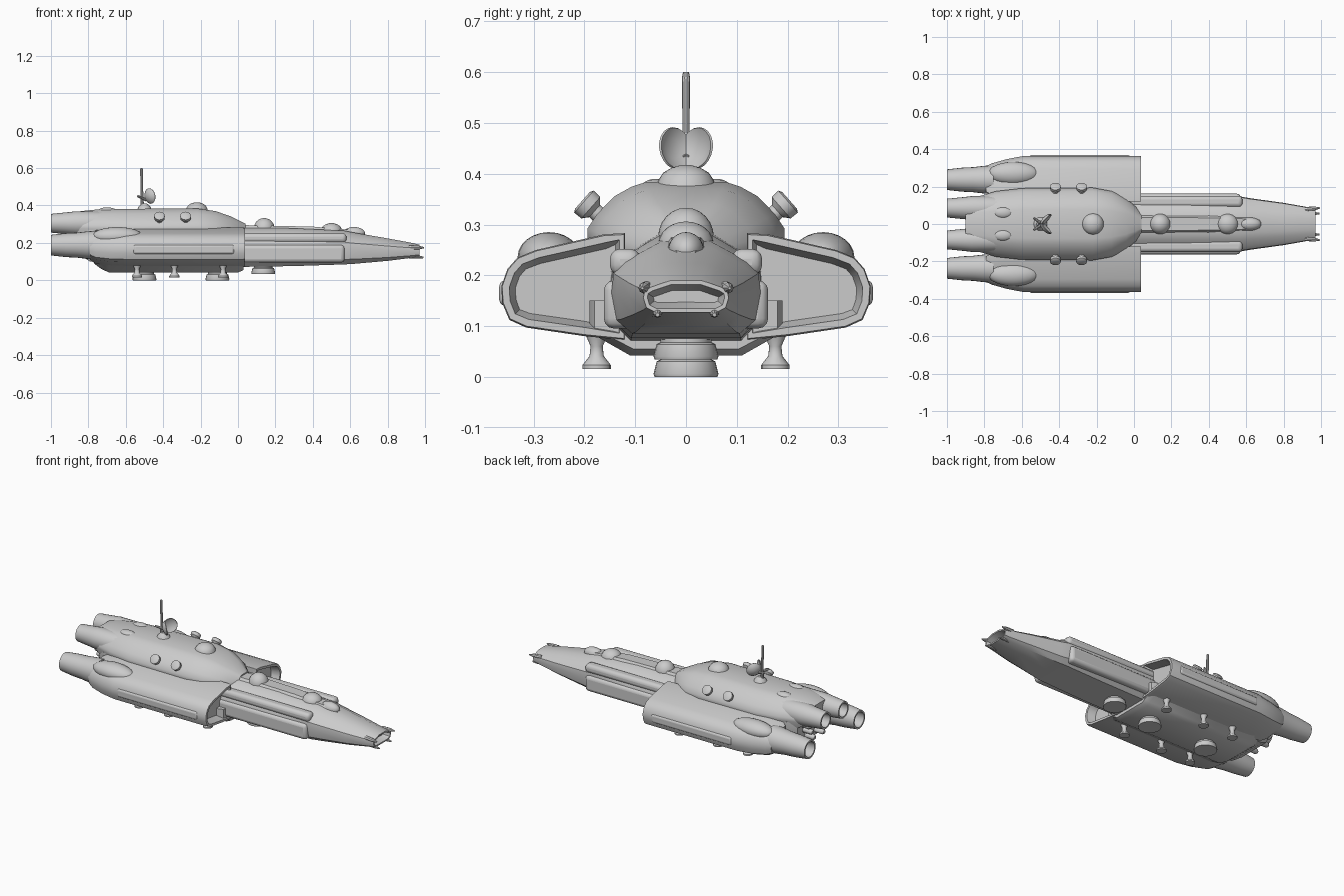
import bpy, bmesh, math
from mathutils import Vector

if "Cube" in bpy.data.objects:
    bpy.data.objects.remove(bpy.data.objects["Cube"])


def finish(name, bm, mirror=False):
    bmesh.ops.recalc_face_normals(bm, faces=bm.faces)
    me = bpy.data.meshes.new(name)
    bm.to_mesh(me)
    bm.free()
    ob = bpy.data.objects.new(name, me)
    bpy.context.collection.objects.link(ob)
    if mirror:
        m = ob.modifiers.new("mirror", 'MIRROR')
        m.use_axis = (False, True, False)
    return ob


def skin(bm, rings):
    """Join rings of points into a closed skin, returns the last end cap."""
    vs = [[bm.verts.new(p) for p in r] for r in rings]
    n = len(vs[0])
    for a, b in zip(vs, vs[1:]):
        for i in range(n):
            bm.faces.new((a[i], a[(i + 1) % n], b[(i + 1) % n], b[i]))
    bm.faces.new(vs[0])
    return bm.faces.new(vs[-1])


def recess(bm, face, thick, depth):
    bmesh.ops.recalc_face_normals(bm, faces=bm.faces)
    bmesh.ops.inset_region(bm, faces=[face], thickness=thick)
    bmesh.ops.inset_region(bm, faces=[face], thickness=0.012)
    for v in face.verts:
        v.co.x -= depth


def hull(name, half, stations, nose=None):
    """Symmetric hull: half profile (0..1) scaled per station (x, width, z0, z1)."""
    prof = half + [(-y, z) for y, z in reversed(half) if y > 0]
    bm = bmesh.new()
    cap = skin(bm, [[(x, y * w, a + z * (b - a)) for y, z in prof]
                    for x, w, a, b in stations])
    if nose:
        recess(bm, cap, *nose)
    return finish(name, bm)


def lathe(name, prof, pos, axis, mirror=False, n=24):
    """Revolve (radius, distance) points about an axis from pos."""
    q = Vector(axis).to_track_quat('Z', 'Y')
    bm = bmesh.new()
    skin(bm, [[Vector(pos) + q @ Vector((r * math.cos(2 * math.pi * i / n),
              r * math.sin(2 * math.pi * i / n), t)) for i in range(n)] for r, t in prof])
    return finish(name, bm, mirror)


def blob(name, pos, size, mirror=False):
    bm = bmesh.new()
    bmesh.ops.create_uvsphere(bm, u_segments=24, v_segments=12, radius=1)
    for v in bm.verts:
        v.co = Vector(pos) + v.co * Vector(size)
    return finish(name, bm, mirror)


def box(name, lo, hi, bevel=0.01, mirror=False):
    bm = bmesh.new()
    bmesh.ops.create_cube(bm, size=1)
    lo, hi = Vector(lo), Vector(hi)
    for v in bm.verts:
        v.co = (lo + hi) / 2 + v.co * (hi - lo)
    ob = finish(name, bm, mirror)
    b = ob.modifiers.new("bevel", 'BEVEL')
    b.width, b.segments = bevel, 3
    return ob


# Forward hull with hollow nose
hull("forward_hull",
     [(0, 0), (.72, 0), (.93, .15), (1, .45), (.97, .66), (.82, .79), (.58, .9), (.35, 1), (0, 1)],
     [(-.1, .152, .07, .282), (.3, .15, .076, .278), (.57, .147, .085, .265), (.62, .138, .088, .255),
      (.8, .113, .104, .224), (.93, .09, .12, .2), (.97, .084, .127, .19)], nose=(.008, .04))
lathe("nose_upper_prong", [(.013, 0), (.011, .05), (.003, .08)], (.915, .078, .176), (1, .1, -.02), True, 8)
lathe("nose_lower_prong", [(.012, 0), (.009, .05), (.004, .08)], (.912, .056, .13), (1, 0, -.1), True, 8)

# Ribs, spine and domes of the forward hull
box("side_rib_upper", (-.05, .09, .2), (.58, .15, .252), .02, True)
box("side_rib_lower", (-.05, .1, .095), (.57, .162, .19), .02, True)
hull("forward_spine", [(0, 0), (1, 0), (.6, 1), (0, 1)],
     [(-.02, .06, .26, .296), (.4, .055, .26, .287), (.62, .045, .24, .268), (.68, .03, .22, .245)])
blob("forward_dome", (.14, 0, .275), (.056, .055, .058))
blob("middle_dome", (.5, 0, .26), (.058, .055, .046))
blob("small_dome", (.62, 0, .25), (.06, .035, .035))

# Side pods with hollow front, tapering at the rear
pod = [(.12, .072), (.2, .08), (.315, .097), (.348, .112), (.362, .145), (.364, .178),
       (.352, .212), (.332, .235), (.295, .25), (.16, .281), (.12, .283)]
bm = bmesh.new()
front = skin(bm, [[(x, .24 + (y - .24) * sy, .185 + (z - .185) * sz) for y, z in pod]
                  for x, sy, sz in [(-.79, .57, .68), (-.76, .68, .85), (-.68, .86, .97), (-.59, 1, 1),
                                    (.025, 1, 1), (.038, .985, .97)]])
recess(bm, front, .014, .05)
finish("side_pod", bm, True)
blob("pod_hump", (-.645, .27, .235), (.135, .062, .05), True)
box("pod_side_strip", (-.56, .34, .14), (-.02, .368, .19), .012, True)

# Rear engines
lathe("pod_engine", [(.078, 0), (.073, .06), (.067, .11), (.064, .17), (.055, .25), (.045, .25),
                     (.042, .15)], (-.75, .237, .188), (-1, 0, 0), True)
lathe("upper_engine", [(.05, 0), (.064, .08), (.064, .22), (.06, .25), (.05, .35), (.04, .35),
                       (.036, .25)], (-.65, .085, .305), (-1, 0, 0), True)

# Upper hull
hull("upper_hull",
     [(0, 0), (.9, .1), (1, .38), (1, .5), (.9, .66), (.72, .85), (.55, .95), (.4, 1), (0, 1)],
     [(-.9, .12, .25, .355), (-.84, .145, .22, .37), (-.74, .175, .21, .38), (-.6, .191, .2, .382),
      (-.22, .194, .2, .384), (-.12, .176, .2, .37), (-.04, .136, .2, .342), (.01, .092, .2, .318),
      (.04, .06, .2, .302)])
lathe("upper_dome", [(.06, 0), (.055, .02), (.045, .035), (.028, .045), (.01, .05)],
      (-.22, 0, .367), (0, 0, 1))
blob("rear_dome", (-.7, .06, .37), (.05, .03, .02), True)

# Rear core and keel
hull("rear_core", [(0, 0), (.8, 0), (1, .3), (1, 1), (0, 1)],
     [(-.84, .13, .13, .26), (-.79, .16, .1, .27), (-.5, .17, .08, .27)])
for i, z in enumerate((.16, .2, .24)):
    lathe("rear_pipe_%d" % i, [(.016, 0), (.016, .06), (.01, .07)], (-.83, .045 + .02 * i, z), (-1, 0, 0), True, 10)
hull("keel", [(0, 0), (.58, 0), (.7, .12), (.9, .32), (1, .4), (1, 1), (0, 1)],
     [(-.77, .14, .09, .15), (-.73, .17, .06, .15), (-.69, .19, .042, .15),
      (0, .19, .042, .15), (.03, .18, .055, .15)])

# Belly discs and landing stalks
for i, (x, z) in enumerate([(.135, .034), (-.11, 0), (-.5, 0)]):
    lathe("belly_disc_%d" % i, [(.062, 0), (.064, .006), (.058, .03), (.05, .034), (.05, .07)],
          (x, 0, z), (0, 0, 1))
for i, x in enumerate((-.54, -.34, -.08)):
    lathe("stalk_%d" % i, [(.028, 0), (.028, .008), (.014, .026), (.012, .045), (.022, .068), (.026, .08)],
          (x, .176, .015), (0, 0, 1), True, 16)

# Tilted side turrets
for i, x in enumerate((-.42, -.28)):
    lathe("turret_%d" % i, [(.016, 0), (.016, .04), (.028, .05), (.029, .068), (.022, .072)],
          (x, .15, .3), (0, .75, .66), True, 16)

# Antenna mast with two angled dishes
lathe("antenna_base", [(.04, 0), (.03, .02), (.014, .035)], (-.5, 0, .375), (0, 0, 1), n=16)
lathe("antenna_mast", [(.01, 0), (.007, .1), (.008, .2), (.006, .21)], (-.512, 0, .39), (-.02, 0, 1), n=10)
lathe("dish", [(.008, -.01), (.03, -.004), (.042, .008), (.04, .012), (.02, .002)],
      (-.477, .027, .449), (.72, -.65, .15), True, 20)
lathe("dish_arm", [(.009, 0), (.006, .06)], (-.49, 0, .43), (-.8, .55, .35), True, 8)

# Smooth shading with crisp edges
bpy.ops.object.select_all(action='DESELECT')
for ob in bpy.context.collection.objects:
    ob.select_set(True)
    bpy.context.view_layer.objects.active = ob
bpy.ops.object.shade_smooth_by_angle(angle=math.radians(35))
